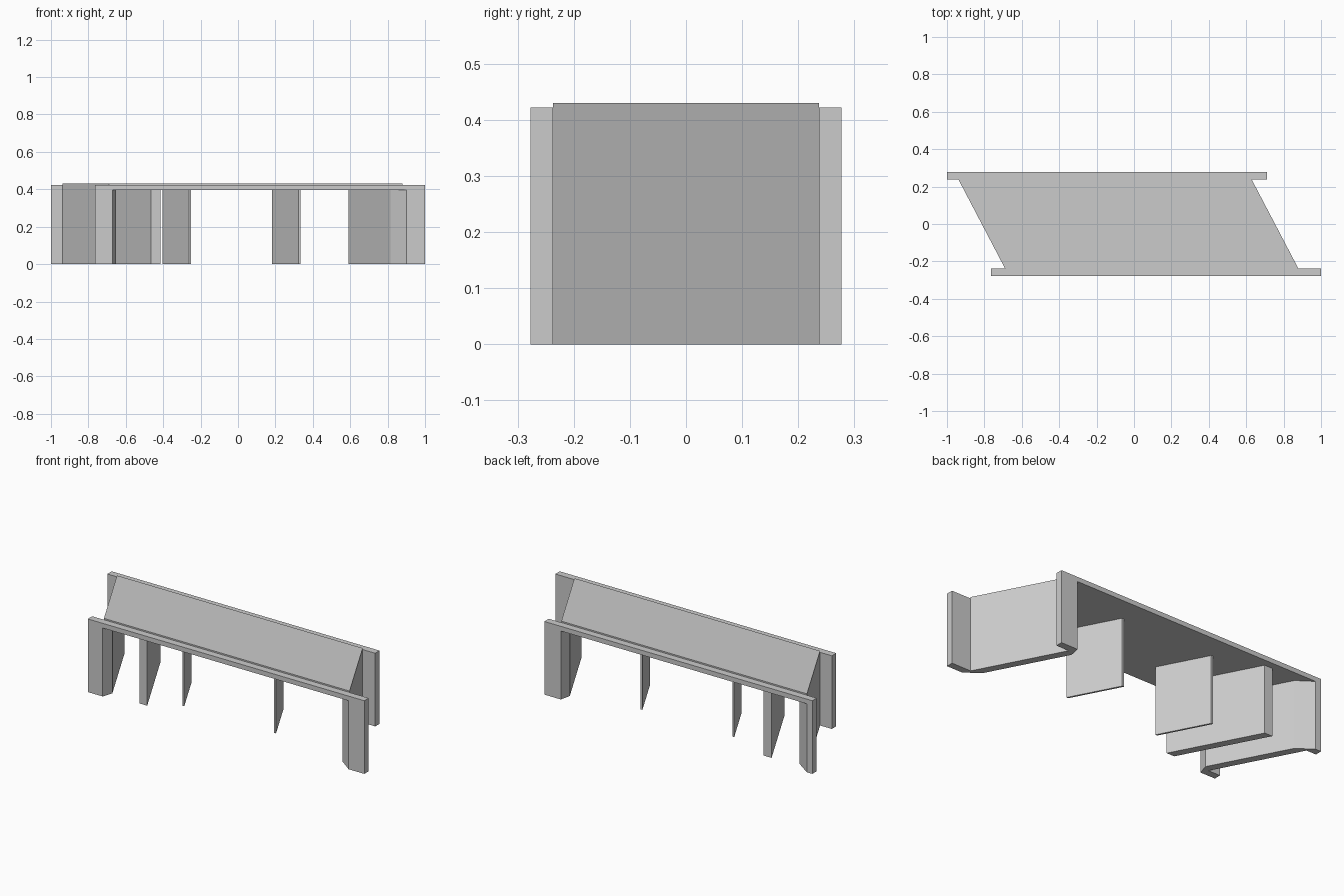
import bpy
import bmesh

cube = bpy.data.objects.get("Cube")
if cube:
    bpy.data.objects.remove(cube, do_unlink=True)

concrete = bpy.data.materials.new("concrete_grey")
concrete.use_nodes = True
GREY = (0.6, 0.6, 0.6, 1)
concrete.diffuse_color = GREY
concrete.node_tree.nodes["Principled BSDF"].inputs["Base Color"].default_value = GREY

SKEW = -0.524            # sideways shift of the skewed parts per unit of depth
EDGE, FACE = 0.237, 0.277  # half depth to the inner and outer side of the edge beams
SOFFIT, BEAM_TOP, DECK_TOP = 0.395, 0.422, 0.43
WALL = 0.05
LEFT, RIGHT = -0.814, 0.754  # outer wall faces at mid depth


def prism(name, outline, bottom, top):
    """Extrude a plan outline upward."""
    bm = bmesh.new()
    base = bm.faces.new([bm.verts.new((x, y, bottom)) for x, y in outline])
    moved = bmesh.ops.extrude_face_region(bm, geom=[base])["geom"]
    verts = [v for v in moved if isinstance(v, bmesh.types.BMVert)]
    bmesh.ops.translate(bm, vec=(0, 0, top - bottom), verts=verts)
    bmesh.ops.recalc_face_normals(bm, faces=bm.faces)
    mesh = bpy.data.meshes.new(name)
    bm.to_mesh(mesh)
    bm.free()
    mesh.materials.append(concrete)
    obj = bpy.data.objects.new(name, mesh)
    bpy.context.collection.objects.link(obj)
    return obj


def skewed(x0, x1, front, back):
    """Plan of a strip along the skew, x0 to x1 at mid depth."""
    return [(x + SKEW * y, y) for x, y in
            ((x0, front), (x1, front), (x1, back), (x0, back))]


# Deck slab and edge beams
prism("deck_slab", skewed(LEFT, RIGHT, -EDGE, EDGE), SOFFIT, DECK_TOP)
prism("front_edge_beam", [(-0.765, -FACE), (1, -FACE), (1, -EDGE), (-0.765, -EDGE)],
      SOFFIT, BEAM_TOP)
prism("back_edge_beam", [(-1, EDGE), (0.71, EDGE), (0.71, FACE), (-1, FACE)],
      SOFFIT, BEAM_TOP)


# Abutments with wing walls: an outer face, and an inner face with splayed ends
def abutment(name, outer, inner, front_tip, front_toe, back_tip, back_toe):
    prism(name, [
        (front_tip, -FACE), (front_toe, -FACE), (inner - SKEW * 0.215, -0.215),
        (inner + SKEW * 0.215, 0.215), (back_toe, FACE), (back_tip, FACE),
        (back_tip, EDGE), (outer + SKEW * EDGE, EDGE),
        (outer - SKEW * EDGE, -EDGE), (front_tip, -EDGE)], 0, SOFFIT)


abutment("left_end_abutment", LEFT, LEFT + WALL, -0.765, -0.67, -1, -0.965)
abutment("right_end_abutment", RIGHT, RIGHT - WALL, 1, 0.9, 0.71, 0.605)

# Full depth pier and two thin short piers
prism("thick_pier", skewed(-0.588, -0.538, -EDGE, EDGE), 0, SOFFIT)
for name, x in (("thin_pier_a", -0.332), ("thin_pier_b", 0.254)):
    prism(name, skewed(x, x + 0.012, -0.132, 0.138), 0, SOFFIT)
